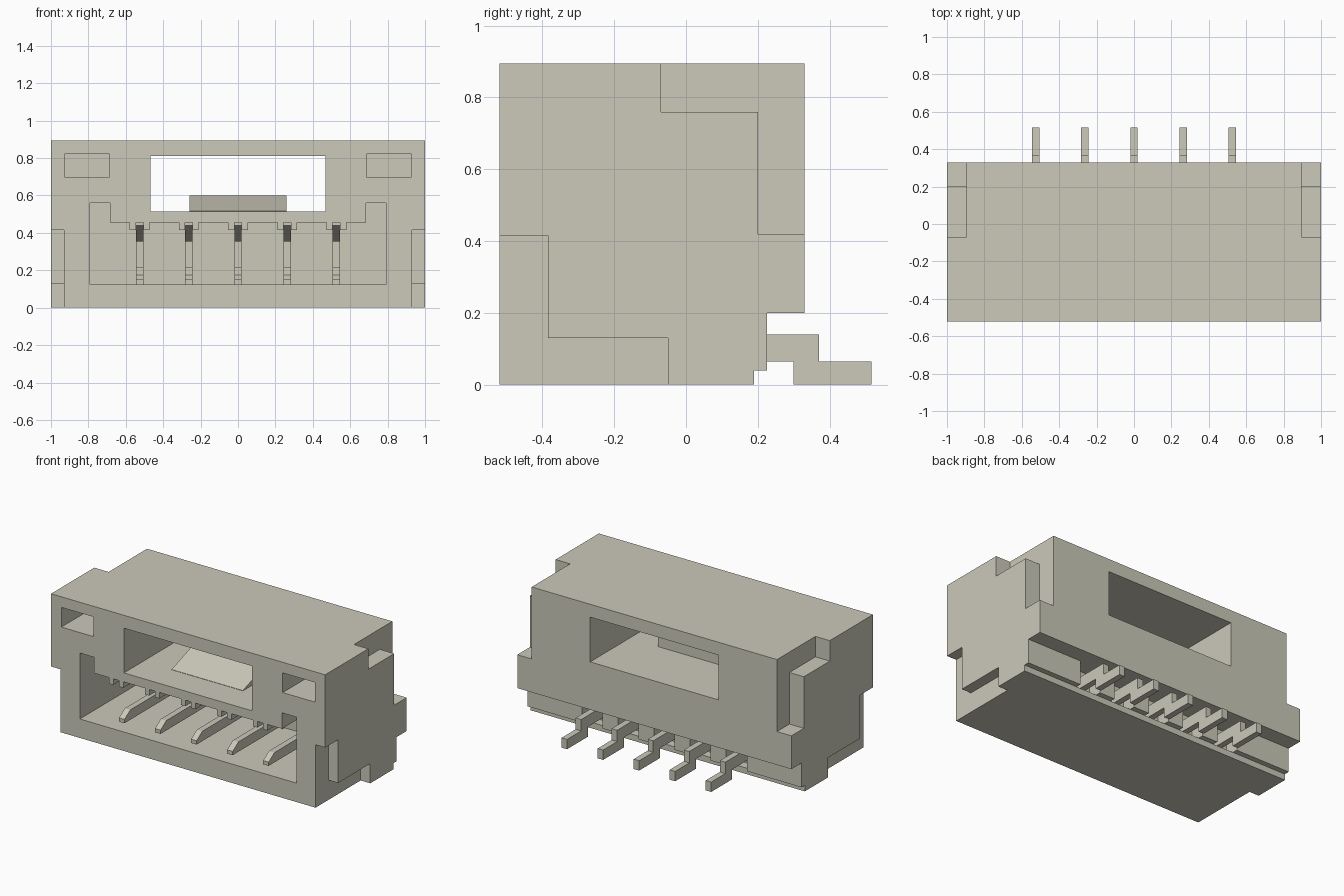
import bpy
import bmesh

default = bpy.data.objects.get("Cube")
if default:
    bpy.data.objects.remove(default, do_unlink=True)

COLOUR = (0.60, 0.585, 0.49, 1)
plastic = bpy.data.materials.new("warm beige")
plastic.use_nodes = True
plastic.diffuse_color = COLOUR
plastic.node_tree.nodes["Principled BSDF"].inputs["Base Color"].default_value = COLOUR

PITCH = 0.263
pin_xs = [PITCH * i for i in range(-2, 3)]


def prism(name, profile, axis, lo, hi):
    """Extrude a profile: (y, z) points along x, or (x, z) points along y."""
    bm = bmesh.new()
    if axis == "x":
        verts = [bm.verts.new((lo, a, b)) for a, b in profile]
        offset = (hi - lo, 0, 0)
    else:
        verts = [bm.verts.new((a, lo, b)) for a, b in profile]
        offset = (0, hi - lo, 0)
    face = bm.faces.new(verts)
    ext = bmesh.ops.extrude_face_region(bm, geom=[face])
    moved = [g for g in ext["geom"] if isinstance(g, bmesh.types.BMVert)]
    bmesh.ops.translate(bm, verts=moved, vec=offset)
    bmesh.ops.recalc_face_normals(bm, faces=bm.faces)
    mesh = bpy.data.meshes.new(name)
    bm.to_mesh(mesh)
    bm.free()
    mesh.materials.append(plastic)
    obj = bpy.data.objects.new(name, mesh)
    bpy.context.collection.objects.link(obj)
    return obj


def rect(a0, a1, b0, b1):
    return [(a0, b0), (a1, b0), (a1, b1), (a0, b1)]


def cut(target, cutter):
    cutter.hide_render = True
    mod = target.modifiers.new("cut", "BOOLEAN")
    mod.operation = "DIFFERENCE"
    mod.solver = "EXACT"
    mod.object = cutter
    bpy.context.view_layer.objects.active = target
    bpy.ops.object.modifier_apply(modifier=mod.name)
    bpy.data.objects.remove(cutter, do_unlink=True)


# Housing with stepped lower back
housing = prism("housing", [
    (-0.52, 0), (0.19, 0), (0.19, 0.04), (0.225, 0.04),
    (0.225, 0.2), (0.33, 0.2), (0.33, 0.895), (-0.52, 0.895)], "x", -1, 1)

# Mating cavity with raised corners and guide teeth beside each pin
half = [(0.79, 0.125), (0.79, 0.56), (0.685, 0.56), (0.685, 0.455)]
teeth = []
for x in reversed(pin_xs):
    for d0, d1 in ((0.053, 0.02), (-0.02, -0.053)):
        teeth += [(x + d0, 0.455), (x + d0, 0.415), (x + d1, 0.415), (x + d1, 0.455)]
mirrored = [(-x, z) for x, z in reversed(half)]
cut(housing, prism("cavity_cutter", half + teeth + mirrored, "y", -0.6, 0.08))

# Latch window right through the housing
cut(housing, prism("window_cutter", rect(-0.468, 0.468, 0.515, 0.81), "y", -0.6, 0.5))

for s in (-1, 1):
    # Blind pockets in the front
    cut(housing, prism("pocket_cutter",
                       rect(s * 0.69, s * 0.925, 0.695, 0.825), "y", -0.6, -0.15))
    # Notch in the upper back corner
    cut(housing, prism("upper_notch_cutter", [
        (-0.07, 1), (-0.07, 0.76), (0.2, 0.76), (0.2, 0.42),
        (0.5, 0.42), (0.5, 1)], "x", s * 0.895, s * 1.1))
    # Notch in the lower front corner
    cut(housing, prism("lower_notch_cutter", [
        (-0.6, -0.1), (-0.05, -0.1), (-0.05, 0.13), (-0.385, 0.13),
        (-0.385, 0.415), (-0.6, 0.415)], "x", s * 0.93, s * 1.1))

# Clearance slots behind the pins
for x in pin_xs:
    cut(housing, prism("slot_cutter", rect(x - 0.075, x + 0.075, 0.04, 0.2), "y", 0.13, 0.4))

# Sloped latch ramp on the window floor
prism("latch_ramp", [(-0.32, 0.51), (-0.32, 0.517), (-0.08, 0.6), (-0.08, 0.51)],
      "x", -0.26, 0.26)

# Forked contact pins with stepped solder tails
pin_profile = [
    (-0.46, 0.15), (-0.46, 0.175), (-0.4, 0.215), (0.0, 0.215), (0.0, 0.355),
    (-0.12, 0.355), (-0.38, 0.44), (-0.38, 0.458), (0.1, 0.458), (0.1, 0.14),
    (0.37, 0.14), (0.37, 0.065), (0.517, 0.065), (0.517, 0), (0.3, 0),
    (0.3, 0.065), (0.06, 0.065), (0.06, 0.15)]
for i, x in enumerate(pin_xs):
    prism(f"contact_pin_{i + 1}", pin_profile, "x", x - 0.02, x + 0.02)
